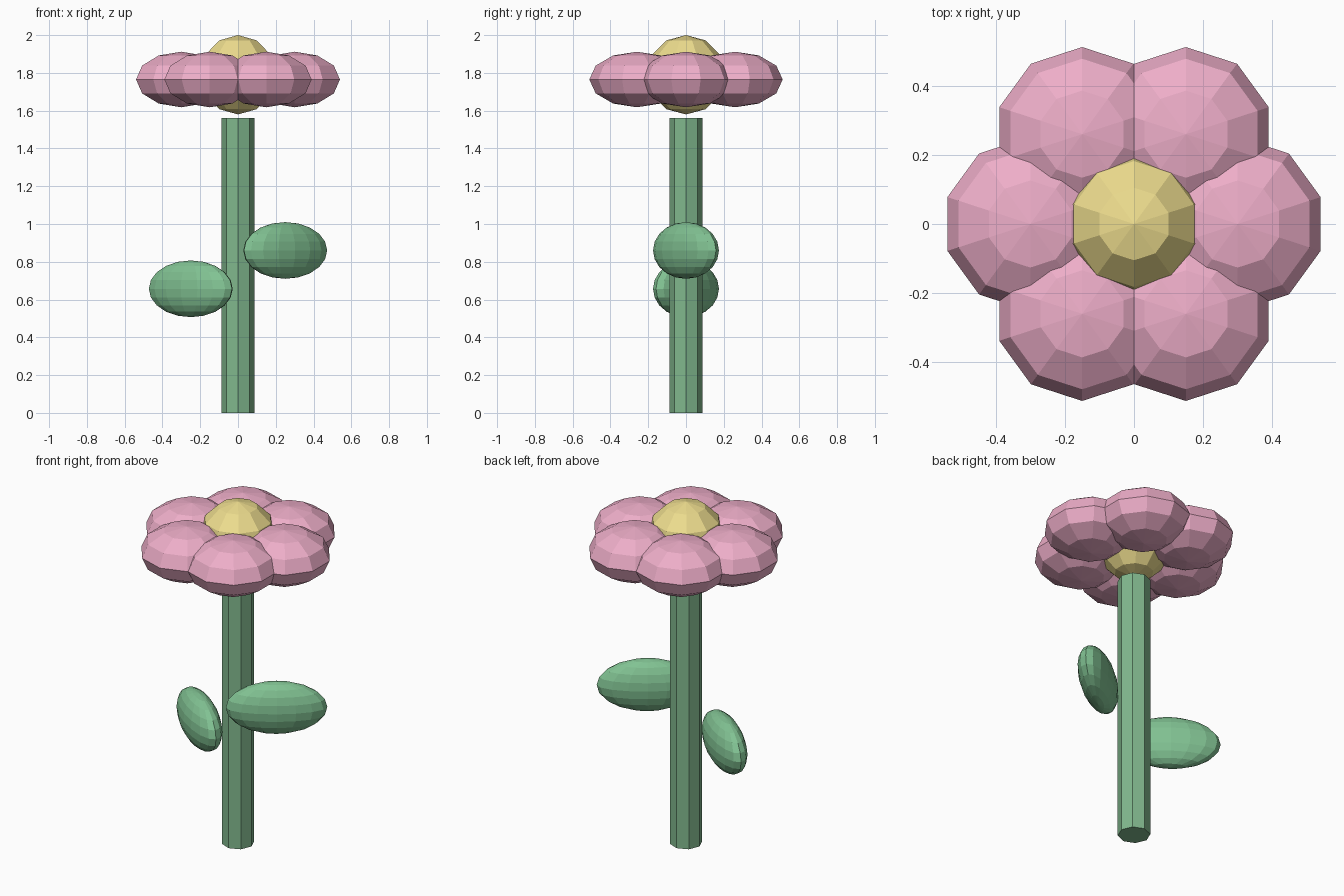
import bpy
from math import cos, sin, radians

if "Cube" in bpy.data.objects:
    bpy.data.objects.remove(bpy.data.objects["Cube"])


def material(name, color):
    m = bpy.data.materials.new(name)
    m.diffuse_color = (*color, 1)
    m.use_nodes = True
    m.node_tree.nodes["Principled BSDF"].inputs["Base Color"].default_value = m.diffuse_color
    return m


PINK = material("petal_pink", (0.85, 0.42, 0.58))
YELLOW = material("center_yellow", (0.85, 0.72, 0.27))
STEM = material("stem_green", (0.22, 0.48, 0.27))
LEAF = material("leaf_green", (0.22, 0.54, 0.29))


def ellipsoid(name, loc, radii, segs, rings, mat, turn=0):
    bpy.ops.mesh.primitive_uv_sphere_add(segments=segs, ring_count=rings, radius=1,
                                         location=loc, rotation=(0, 0, radians(turn)))
    ob = bpy.context.object
    ob.name = name
    ob.scale = radii
    ob.data.materials.append(mat)
    return ob


# Octagonal stem
bpy.ops.mesh.primitive_cylinder_add(vertices=8, radius=0.087, depth=1.56, location=(0, 0, 0.78))
stem = bpy.context.object
stem.name = "stem"
stem.data.materials.append(STEM)

# Flower center, just above the stem
ellipsoid("flower_center", (0, 0, 1.79), (0.21, 0.21, 0.21), 10, 6, YELLOW)

# Ring of six flattened petals
for i in range(6):
    a = radians(60 * i)
    ellipsoid(f"petal_{i + 1}", (0.3 * cos(a), 0.3 * sin(a), 1.765),
              (0.252, 0.252, 0.147), 10, 6, PINK)

# Two thin leaves turned opposite ways, at different heights
for name, side, z in (("right_leaf", 1, 0.86), ("left_leaf", -1, 0.657)):
    ellipsoid(name, (side * 0.25, 0, z), (0.27, 0.09, 0.15), 16, 10, LEAF, turn=side * 36)
